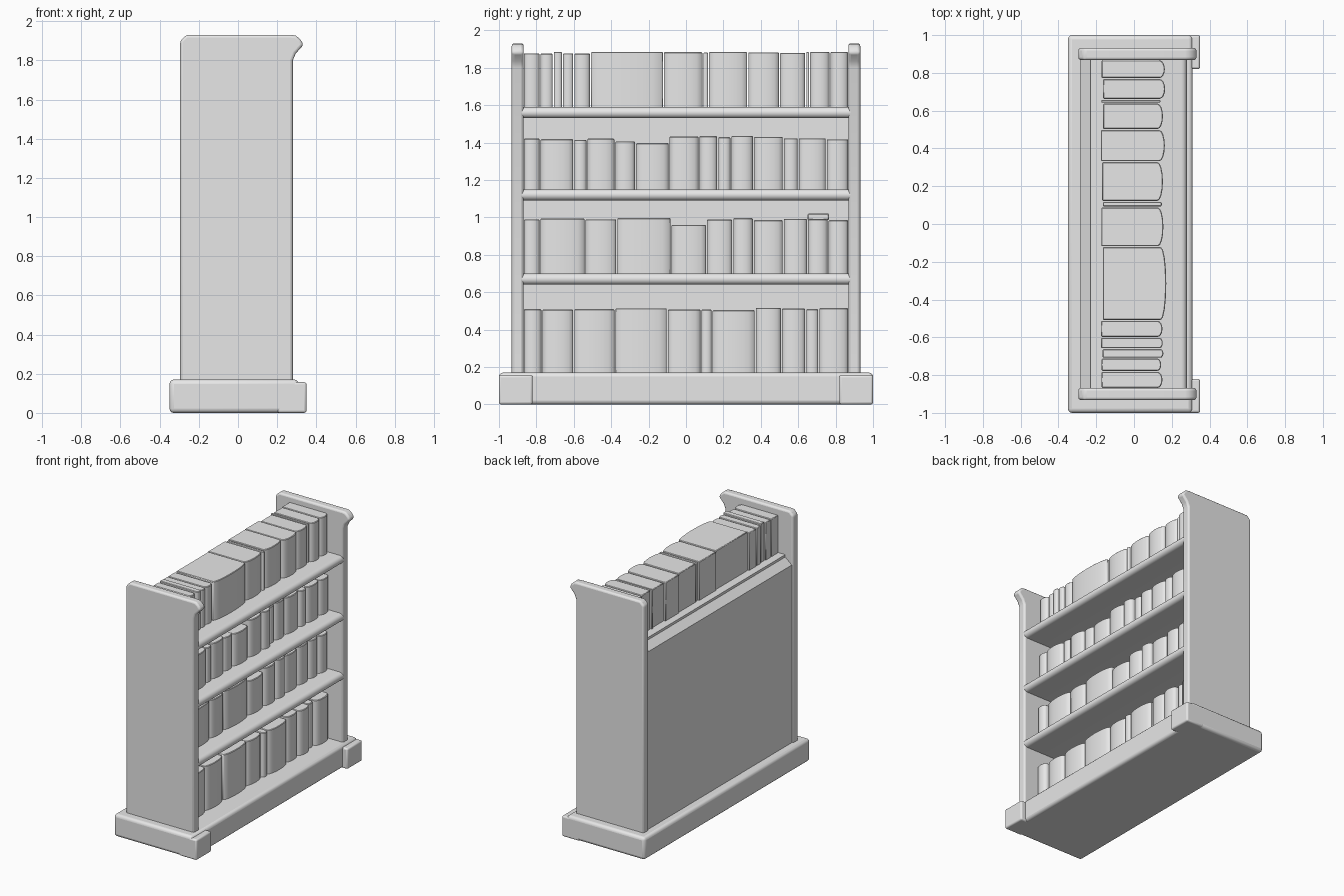
import bpy
import bmesh
import math
import random
from mathutils import Vector

random.seed(4)
if "Cube" in bpy.data.objects:
    bpy.data.objects.remove(bpy.data.objects["Cube"], do_unlink=True)

grey = bpy.data.materials.new("plain_grey")
grey.use_nodes = True
grey.diffuse_color = (0.8, 0.8, 0.8, 1)
grey.node_tree.nodes["Principled BSDF"].inputs["Base Color"].default_value = (0.8, 0.8, 0.8, 1)


def prism(name, profile, axis, lo, hi, bevel=0.0, segments=3):
    """Extrude a 2D profile along y (profile is x, z) or z (profile is x, y)."""
    bm = bmesh.new()
    place = (lambda p: (p[0], lo, p[1])) if axis == "y" else (lambda p: (p[0], p[1], lo))
    face = bm.faces.new([bm.verts.new(place(p)) for p in profile])
    grown = bmesh.ops.extrude_face_region(bm, geom=[face])["geom"]
    step = Vector((0, hi - lo, 0)) if axis == "y" else Vector((0, 0, hi - lo))
    bmesh.ops.translate(bm, vec=step, verts=[g for g in grown if isinstance(g, bmesh.types.BMVert)])
    bmesh.ops.recalc_face_normals(bm, faces=bm.faces)
    mesh = bpy.data.meshes.new(name)
    bm.to_mesh(mesh)
    bm.free()
    mesh.materials.append(grey)
    obj = bpy.data.objects.new(name, mesh)
    bpy.context.collection.objects.link(obj)
    if bevel:
        mod = obj.modifiers.new("soft_edges", "BEVEL")
        mod.width = bevel
        mod.segments = segments
        mod.limit_method = "ANGLE"
        mod.angle_limit = math.radians(40)
    bpy.ops.object.select_all(action="DESELECT")
    obj.select_set(True)
    bpy.context.view_layer.objects.active = obj
    bpy.ops.object.shade_smooth_by_angle(angle=math.radians(35))
    return obj


def rect(x0, x1, v0, v1):
    return [(x0, v0), (x1, v0), (x1, v1), (x0, v1)]


# Plinth with a sloped top edge at the back, and square feet on the open side
prism("plinth", rect(-0.35, 0.31, -1, 1), "z", 0, 0.17, 0.022)
for side, y in (("right", -0.91), ("left", 0.91)):
    prism(side + "_corner_block", rect(0.2, 0.35, y - 0.09, y + 0.09), "z", 0, 0.157, 0.012)

# End panels with a scrolled lip at the top of the open side
end_profile = [(-0.295, 0.1), (0.28, 0.1), (0.28, 1.80), (0.295, 1.835), (0.335, 1.88),
               (0.32, 1.905), (0.295, 1.927), (0.27, 1.93), (-0.265, 1.93), (-0.295, 1.9)]
for side, y in (("right", -0.9), ("left", 0.9)):
    prism(side + "_end_panel", end_profile, "y", y - 0.032, y + 0.032, 0.014)

# Back panel, sloping inwards along its top
prism("back_panel", [(-0.285, 0.1), (-0.22, 0.1), (-0.22, 1.58), (-0.285, 1.525)], "y", -0.88, 0.88)

# Shelves with a rounded nose
for name, z in (("lower_shelf", 0.67), ("middle_shelf", 1.12), ("top_shelf", 1.56)):
    nose = [(0.25 + 0.03 * math.cos(a), z + 0.03 * math.sin(a))
            for a in (math.pi * (i / 8 - 0.5) for i in range(9))]
    prism(name, [(-0.23, z - 0.03)] + nose + [(-0.23, z + 0.03)], "y", -0.88, 0.88)


def book(name, y0, y1, z0, z1):
    """Block with a rounded spine towards the open side."""
    y0, y1 = y0 + 0.003, y1 - 0.003
    mid, half = (y0 + y1) / 2, (y1 - y0) / 2
    front = 0.135 + random.uniform(-0.012, 0.012)
    bulge = min(0.028, half * 0.6)
    spine = [(front + bulge * math.cos(a), mid + half * math.sin(a))
             for a in (math.pi * (i / 8 - 0.5) for i in range(9))]
    back = -0.17 + random.uniform(-0.008, 0.008)
    prism(name, [(back, y0)] + spine + [(back, y1)], "z", z0, z1, 0.004, 1)


# Rows of books: shelf height, usual top, edges between books
rows = {
    "top_row": (1.585, 1.88, [-.87, -.78, -.71, -.66, -.6, -.51, -.12, .09, .12, .33, .5, .64, .66, .77, .87]),
    "upper_row": (1.145, 1.42, [-.87, -.78, -.6, -.53, -.38, -.27, -.09, .07, .17, .24, .36, .52, .6, .75, .87]),
    "middle_row": (0.695, 0.99, [-.87, -.78, -.54, -.37, -.08, .11, .25, .36, .52, .65, .76, .87]),
    "bottom_row": (0.165, 0.51, [-.87, -.77, -.6, -.38, -.1, .08, .14, .37, .51, .64, .71, .87]),
}
for row, (floor, top, edges) in rows.items():
    for n, (a, b) in enumerate(zip(edges, edges[1:])):
        height = top + random.uniform(-0.006, 0.006)
        if row == "upper_row":
            height += -0.02 if -0.4 < a < -0.2 else 0.014 if -0.1 <= a < 0.4 else 0
        if row == "middle_row" and -0.1 < a < 0:
            height -= 0.025
        book(f"{row}_book_{n + 1}", a, b, floor, height)

# One thin book lying flat on the middle row
prism("lying_book", rect(-0.13, 0.13, 0.65, 0.765), "z", 0.985, 1.02, 0.005, 1)
